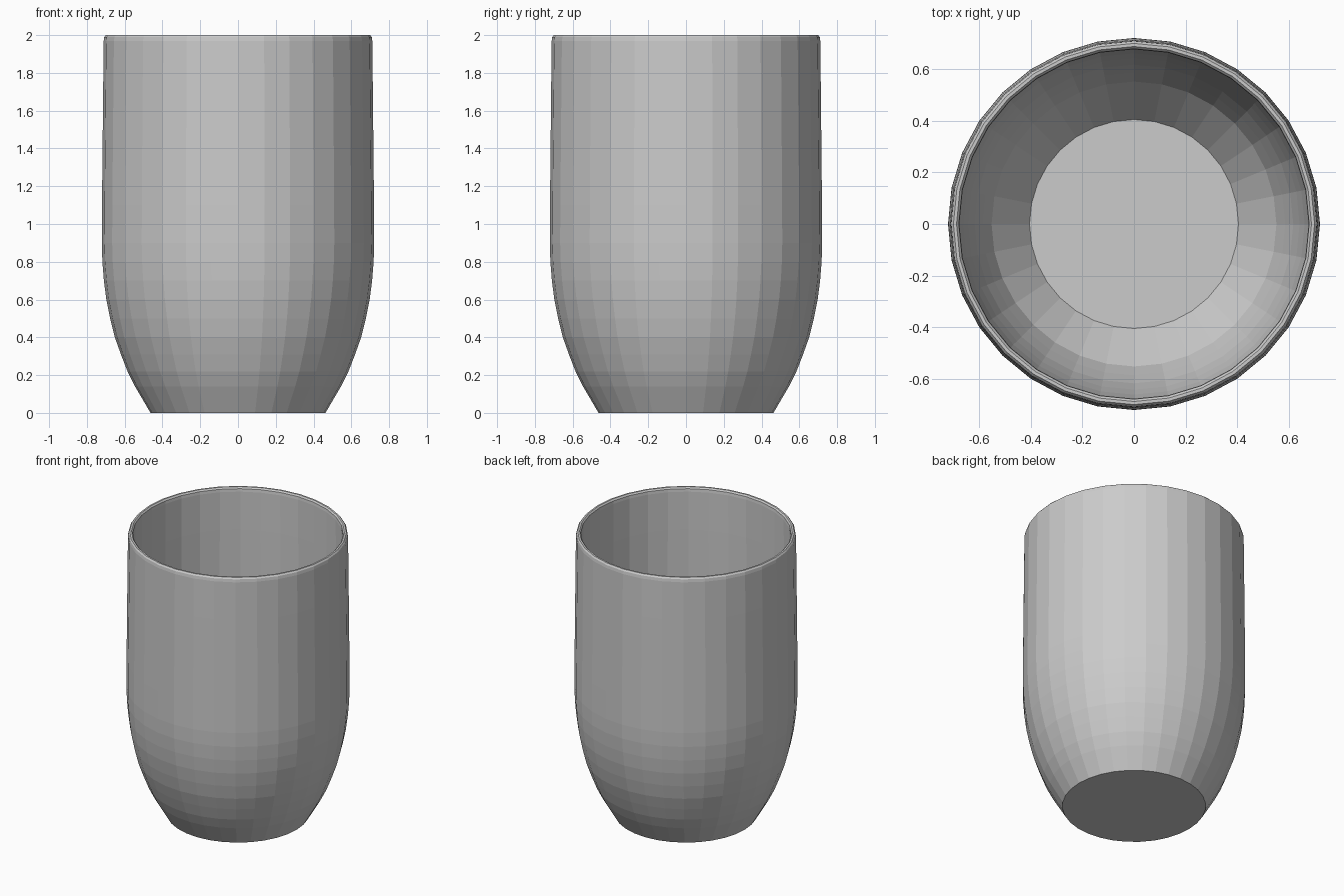
import bpy, bmesh, math

if "Cube" in bpy.data.objects:
    bpy.data.objects.remove(bpy.data.objects["Cube"])

SIDES = 32
WALL = 0.036

# Outer profile (radius, height) from foot to just under the rim
outer = [(0.463, 0), (0.545, 0.14), (0.585, 0.22), (0.62, 0.31), (0.652, 0.4),
         (0.677, 0.5), (0.697, 0.6), (0.71, 0.7), (0.718, 0.8), (0.721, 0.9),
         (0.72, 1.1), (0.717, 1.4), (0.714, 1.7), (0.711, 1.97)]

# Softened lip
lip = [(0.708, 1.99), (0.70, 2.0), (0.688, 2.0), (0.679, 1.99)]

# Inner wall: outer wall offset inwards along its normal, down to the floor
inner = []
for i in range(1, len(outer) - 1):
    (r0, z0), (r1, z1) = outer[i - 1], outer[i + 1]
    length = math.hypot(r1 - r0, z1 - z0)
    inner.append((outer[i][0] - WALL * (z1 - z0) / length,
                  outer[i][1] + WALL * (r1 - r0) / length))
inner = [(0.405, 0.045)] + inner[1:]
profile = outer + lip + [(0.677, 1.97)] + inner[::-1]

# Spin the profile into rings, then close the foot and the inside floor
bm = bmesh.new()
rings = []
for r, z in profile:
    rings.append([bm.verts.new((r * math.cos(2 * math.pi * k / SIDES),
                                r * math.sin(2 * math.pi * k / SIDES), z))
                  for k in range(SIDES)])
for a, b in zip(rings, rings[1:]):
    for k in range(SIDES):
        n = (k + 1) % SIDES
        bm.faces.new((a[k], a[n], b[n], b[k]))
bm.faces.new(rings[0][::-1])
bm.faces.new(rings[-1])
bmesh.ops.recalc_face_normals(bm, faces=bm.faces)

mesh = bpy.data.meshes.new("cup")
bm.to_mesh(mesh)
bm.free()
cup = bpy.data.objects.new("cup", mesh)
bpy.context.collection.objects.link(cup)

# Plain grey material
grey = bpy.data.materials.new("light_grey")
grey.diffuse_color = (0.6, 0.6, 0.6, 1)
grey.use_nodes = True
grey.node_tree.nodes["Principled BSDF"].inputs["Base Color"].default_value = grey.diffuse_color
mesh.materials.append(grey)
